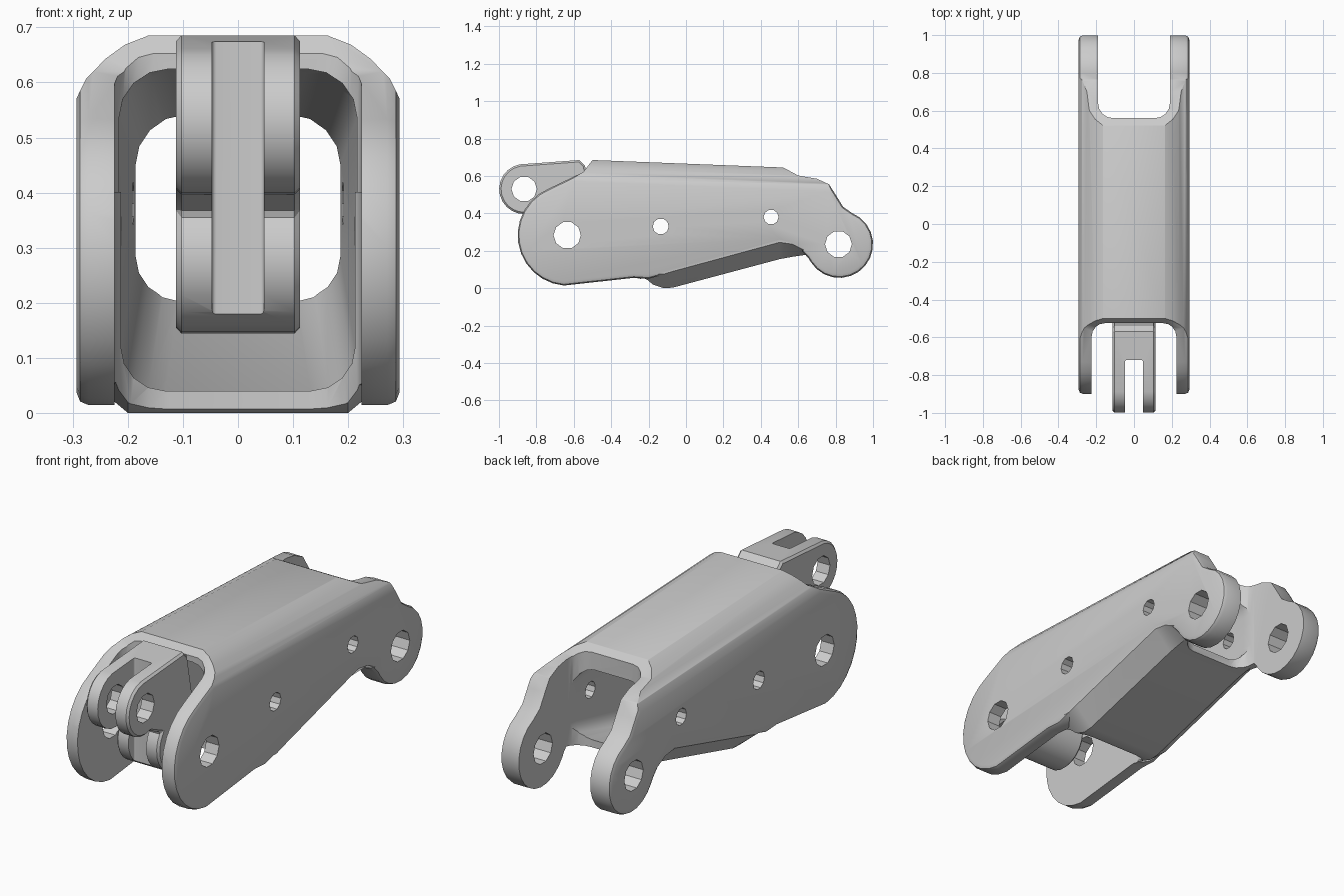
import bpy, bmesh
from math import sin, cos, radians

if "Cube" in bpy.data.objects:
    bpy.data.objects.remove(bpy.data.objects["Cube"])


def loft(name, sections):
    """Skin a run of closed sections (equal point counts) and cap both ends."""
    bm = bmesh.new()
    rings = [[bm.verts.new(p) for p in s] for s in sections]
    for a, b in zip(rings, rings[1:]):
        for i in range(len(a)):
            j = (i + 1) % len(a)
            bm.faces.new((a[i], a[j], b[j], b[i]))
    bm.faces.new(rings[0])
    bm.faces.new(rings[-1])
    bmesh.ops.recalc_face_normals(bm, faces=bm.faces[:])
    me = bpy.data.meshes.new(name)
    bm.to_mesh(me)
    bm.free()
    ob = bpy.data.objects.new(name, me)
    bpy.context.collection.objects.link(ob)
    return ob


def arc(cx, cy, r, a0, a1, n):
    return [(cx + r * cos(radians(a0 + (a1 - a0) * i / n)),
             cy + r * sin(radians(a0 + (a1 - a0) * i / n))) for i in range(n + 1)]


def side_prism(name, profile, hw):
    """Extrude a (y, z) profile across x."""
    return loft(name, [[(x, y, z) for y, z in profile] for x in (-hw, hw)])


def apply(ob, mod):
    bpy.context.view_layer.objects.active = ob
    bpy.ops.object.modifier_apply(modifier=mod.name)


def boolean(ob, tool, op='DIFFERENCE'):
    m = ob.modifiers.new("bool", 'BOOLEAN')
    m.operation, m.solver, m.object = op, 'EXACT', tool
    apply(ob, m)
    bpy.data.objects.remove(tool)


def bevel(ob, width, segments=2):
    m = ob.modifiers.new("bevel", 'BEVEL')
    m.width, m.segments = width, segments
    m.limit_method, m.angle_limit = 'ANGLE', radians(60)
    apply(ob, m)


def drill(ob, y, z, r, n=10):
    boolean(ob, side_prism("hole_cutter", arc(y, z, r, 0, 360 - 360 / n, n - 1), 0.5))


def slot(ob, hw, y_end, y_out, z0, z1, r):
    """Cut an open slot, with rounded inner corners, down through z."""
    s = 1 if y_out > y_end else -1
    half = [(hw, y_out)] + [(x, y_end + s * d) for x, d in
                            arc(hw - r, r, r, 0, -90, 4)]
    plan = half + [(-x, y) for x, y in reversed(half)]
    boolean(ob, loft("slot_cutter", [[(x, y, z) for x, y in plan] for z in (z0, z1)]))


def finish(ob):
    bpy.ops.object.select_all(action='DESELECT')
    ob.select_set(True)
    bpy.context.view_layer.objects.active = ob
    bpy.ops.object.shade_smooth_by_angle(angle=radians(32))


# Arm body: side outline, front lobe and rear eye
outline = (arc(-.63, .283, .27, 112, 265, 12)
           + [(-.28, .055), (-.2, .05), (.5, .245), (.6, .22), (.655, .16)]
           + arc(.82, .235, .18, 212, 428, 14)
           + [(.84, .435), (.8, .5), (.765, .555), (.7, .585), (.6, .602),
              (.52, .645), (-.5, .685), (-.55, .62)])
body = side_prism("arm_body", outline, .293)
bevel(body, .022)

# Rounded shoulders along the top, following its slight fall to the rear
shoulder = [(.31, -.2), (.31, .5), (.294, .565), (.275, .605), (.24, .642),
            (.205, .668), (.165, .684), (.1, .72)]
ring = shoulder + [(-x, z) for x, z in reversed(shoulder)]
boolean(body, loft("shoulder_trim", [[(x, y, z + d) for x, z in ring]
                                     for y, d in ((-1.1, .024), (1.1, -.063))]), 'INTERSECT')

# Tapered belly
belly = []
for y, zt, zb in ((-.27, .075, .05), (-.12, .075, 0), (-.07, .09, .003),
                  (.5, .245, .155), (.57, .235, .168), (.64, .2, .178)):
    h = [(.2, zb), (.29, zt), (.29, zt + .06)]
    belly.append([(x, y, z) for x, z in h] + [(-x, y, z) for x, z in reversed(h)])
boolean(body, loft("belly", belly), 'UNION')

# Hollow interior, narrowing to the rear
tunnel = []
for y, hw, z0, z1 in ((-1.2, .222, .04, .64), (-.1, .212, .04, .615),
                      (.57, .186, .205, .54), (1.2, .186, .205, .54)):
    h = arc(hw - .08, z0 + .08, .08, -90, 0, 4) + arc(hw - .09, z1 - .09, .09, 0, 90, 4)
    tunnel.append([(x, y, z) for x, z in h] + [(-x, y, z) for x, z in reversed(h)])
boolean(body, loft("tunnel_cutter", tunnel))

# Fork openings: front top, front bottom, rear
slot(body, .224, -.525, -1.3, .35, .9, .07)
slot(body, .224, -.14, -1.3, -.3, .4, .1)
slot(body, .19, .56, 1.3, -.3, .9, .08)

# Pin holes
for y, z, r in ((-.635, .283, .073), (.815, .235, .072),
                (-.135, .33, .043), (.455, .38, .04)):
    drill(body, y, z, r)
finish(body)

# Rocker between the front plates: pivot barrel below, forked eye above
rocker_outline = (arc(-.865, .53, .134, 100, 288, 12)
                  + arc(-.63, .28, .136, 142, 375, 14)
                  + [(-.5, .45), (-.54, .655), (-.57, .685)])
rocker = side_prism("pivot_rocker", rocker_outline, .113)
bevel(rocker, .01, 1)
slot(rocker, .047, -.72, -1.3, 0, .9, .008)
drill(rocker, -.865, .53, .068)
drill(rocker, -.635, .283, .073)
finish(rocker)
